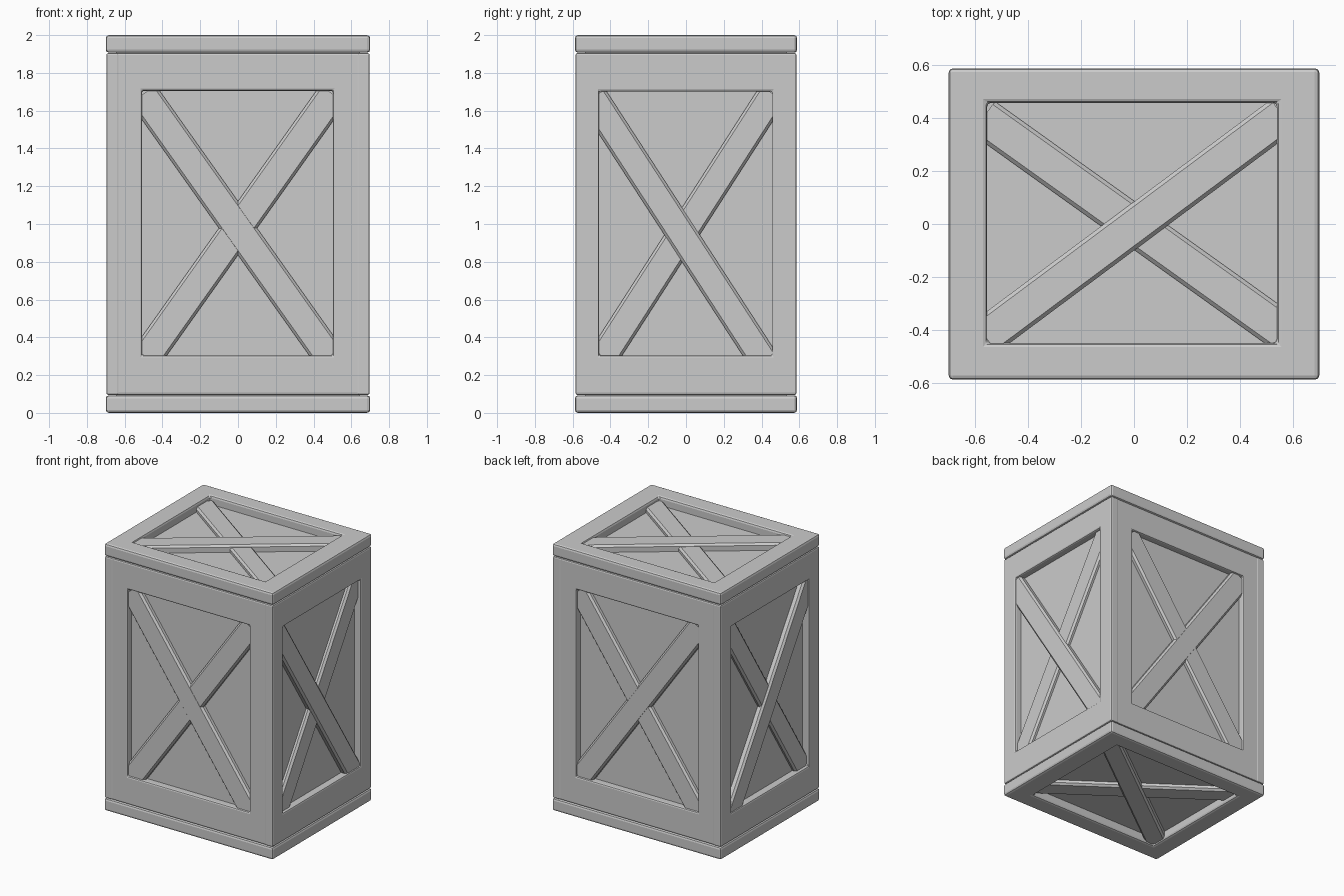
import bpy, bmesh
from math import atan2, hypot
from mathutils import Matrix, Vector

if "Cube" in bpy.data.objects:
    bpy.data.objects.remove(bpy.data.objects["Cube"])

# Local panel axes (u, v, outward) mapped to world, around the crate centre
FRONT = Matrix(((1, 0, 0), (0, 0, -1), (0, 1, 0)))
RIGHT = Matrix(((0, 0, 1), (1, 0, 0), (0, 1, 0)))
TOP = Matrix.Identity(3)


def finish(name, bm, mat, mirror_axis=None, bevel=0.0):
    bmesh.ops.transform(bm, matrix=mat.to_4x4(), verts=bm.verts)
    bmesh.ops.recalc_face_normals(bm, faces=bm.faces)
    mesh = bpy.data.meshes.new(name)
    bm.to_mesh(mesh)
    bm.free()
    ob = bpy.data.objects.new(name, mesh)
    bpy.context.collection.objects.link(ob)
    ob.location.z = 1.0
    if bevel:
        b = ob.modifiers.new("Bevel", "BEVEL")
        b.width, b.segments = bevel, 2
        b.limit_method = "ANGLE"
    if mirror_axis is not None:
        m = ob.modifiers.new("Mirror", "MIRROR")
        m.use_axis = [i == mirror_axis for i in range(3)]
        m.use_mirror_merge = False
    return ob


def frame(name, mat, axis, outer, inner, w0, w1, bevel):
    """Rectangular ring; outer and inner are (u0, u1, v0, v1)."""
    bm = bmesh.new()
    rings = [[bm.verts.new((u, v, w0)) for u, v in
              ((r[0], r[2]), (r[1], r[2]), (r[1], r[3]), (r[0], r[3]))]
             for r in (outer, inner)]
    o, n = rings
    faces = [bm.faces.new((o[i], o[(i + 1) % 4], n[(i + 1) % 4], n[i]))
             for i in range(4)]
    ext = bmesh.ops.extrude_face_region(bm, geom=faces, use_keep_orig=True)
    bmesh.ops.translate(bm, vec=(0, 0, w1 - w0),
                        verts=[g for g in ext["geom"] if isinstance(g, bmesh.types.BMVert)])
    finish(name, bm, mat, axis, bevel)


def brace(name, mat, axis, centre, slope, half_len, width, w0, w1):
    """Diagonal board with chamfered long edges."""
    bm = bmesh.new()
    h, c = width / 2, 0.014
    profile = ((-h, w0), (h, w0), (h, w1 - c), (h - c, w1), (-h + c, w1), (-h, w1 - c))
    rot = Matrix.Rotation(atan2(slope, 1), 3, "Z")
    ends = [[bm.verts.new(rot @ Vector((s * half_len, p, w)) + Vector((*centre, 0)))
             for p, w in profile] for s in (-1, 1)]
    bm.faces.new(ends[0])
    bm.faces.new(ends[1])
    for i in range(6):
        j = (i + 1) % 6
        bm.faces.new((ends[0][i], ends[0][j], ends[1][j], ends[1][i]))
    finish(name, bm, mat, axis)


# Inner box forming the recessed panels
bm = bmesh.new()
bmesh.ops.create_cube(bm, size=1)
bmesh.ops.scale(bm, vec=(1.29, 1.07, 1.87), verts=bm.verts)
finish("inner_panels", bm, TOP)

# Front and back walls
frame("front_back_frame", FRONT, 1, (-0.645, 0.645, -0.905, 0.905),
      (-0.508, 0.502, -0.695, 0.705), 0.52, 0.583, 0.01)
brace("front_back_brace_a", FRONT, 1, (0, -0.022), 1.41, 0.87, 0.165, 0.52, 0.570)
brace("front_back_brace_b", FRONT, 1, (0, -0.022), -1.41, 0.87, 0.165, 0.52, 0.571)

# Side walls
frame("side_frame", RIGHT, 0, (-0.585, 0.585, -0.905, 0.905),
      (-0.46, 0.457, -0.695, 0.702), 0.63, 0.697, 0.01)
brace("side_brace_under", RIGHT, 0, (0, -0.025), 1.555, 0.85, 0.157, 0.63, 0.675)
brace("side_brace_over", RIGHT, 0, (-0.03, -0.043), -1.54, 0.85, 0.157, 0.63, 0.688)

# Lid and base
frame("lid_base_frame", TOP, 2, (-0.7, 0.7, -0.588, 0.588),
      (-0.555, 0.54, -0.45, 0.458), 0.907, 1.0, 0.016)
brace("lid_base_brace_under", TOP, 2, (0, -0.005), -0.715, 0.70, 0.150, 0.91, 0.970)
brace("lid_base_brace_over", TOP, 2, (0, -0.008), 0.745, 0.70, 0.148, 0.91, 0.987)
